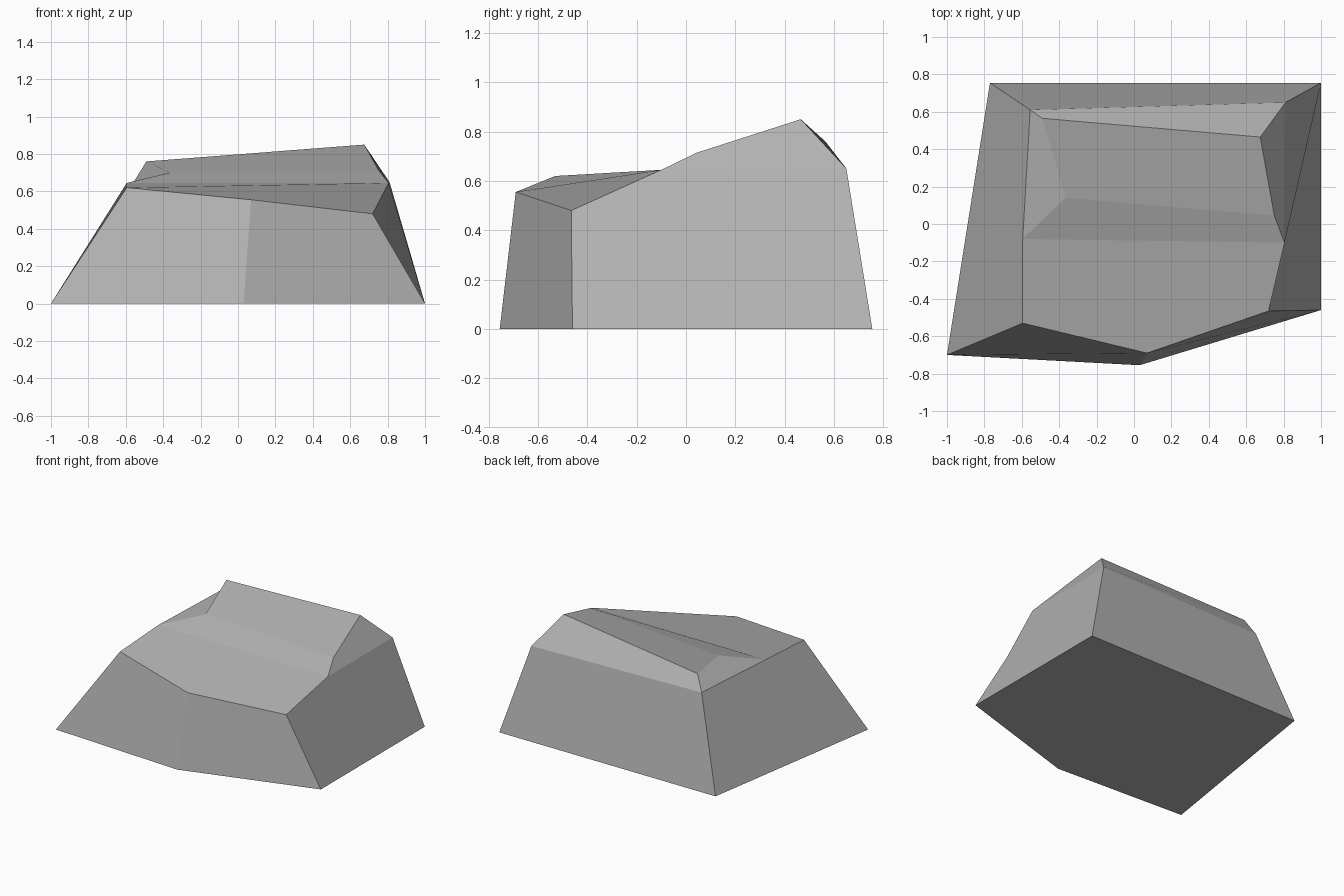
import bpy
import bmesh

# Remove the default cube only
default_cube = bpy.data.objects.get("Cube")
if default_cube:
    bpy.data.objects.remove(default_cube, do_unlink=True)


def make_material(name, grey):
    colour = (grey, grey, grey, 1.0)
    material = bpy.data.materials.new(name)
    material.use_nodes = True
    material.diffuse_color = colour
    for node in material.node_tree.nodes:
        if node.type == "BSDF_PRINCIPLED":
            node.inputs["Base Color"].default_value = colour
            node.inputs["Roughness"].default_value = 1.0
    return material


def build_faceted(name, corners, faces, material):
    """Build a flat-shaded solid from named corners and corner loops."""
    bm = bmesh.new()
    verts = {key: bm.verts.new(point) for key, point in corners.items()}
    for loop in faces:
        bm.faces.new([verts[key] for key in loop.split()])
    mesh = bpy.data.meshes.new(name)
    bm.to_mesh(mesh)
    bm.free()
    mesh.materials.append(material)
    obj = bpy.data.objects.new(name, mesh)
    bpy.context.collection.objects.link(obj)
    return obj


corners = {
    # Ground outline
    "base_fr": (-1.0, -0.70, 0), "base_f": (0.03, -0.755, 0),
    "base_fl": (1.0, -0.46, 0), "base_bl": (1.0, 0.755, 0),
    "base_br": (-0.77, 0.755, 0),
    # Shoulder ring
    "rim_fr": (-0.595, -0.53, 0.62), "rim_f": (0.07, -0.69, 0.555),
    "rim_fl": (0.72, -0.465, 0.48), "rim_l": (0.805, -0.10, 0.645),
    "rim_bl": (0.81, 0.65, 0.65), "rim_br": (-0.555, 0.61, 0.655),
    "rim_r": (-0.595, -0.08, 0.645),
    # Raised rear crown
    "step_l": (0.75, 0.045, 0.715), "step_r": (-0.365, 0.14, 0.70),
    "peak_l": (0.675, 0.465, 0.85), "peak_r": (-0.49, 0.565, 0.76),
}

faces = [
    # Underside
    "base_br base_bl base_fl base_f base_fr",
    # Sloping walls
    "base_fr base_f rim_f rim_fr",
    "base_fl rim_fl rim_f base_f",
    "base_fl base_bl rim_bl rim_l rim_fl",
    "base_bl base_br rim_br rim_bl",
    "base_br base_fr rim_fr rim_r rim_br",
    # Front terrace
    "rim_fl rim_l rim_r rim_fr rim_f",
    # Step, crown and its bevelled sides
    "rim_r rim_l step_l step_r",
    "step_r step_l peak_l peak_r",
    "rim_l rim_bl peak_l step_l",
    "rim_bl rim_br peak_r peak_l",
    "rim_br rim_r step_r peak_r",
]
# Start the crown's back bevel at its left shoulder so it folds along the long diagonal
stone = make_material("stone_grey", 0.45)
build_faceted("boulder", corners, faces, stone)
